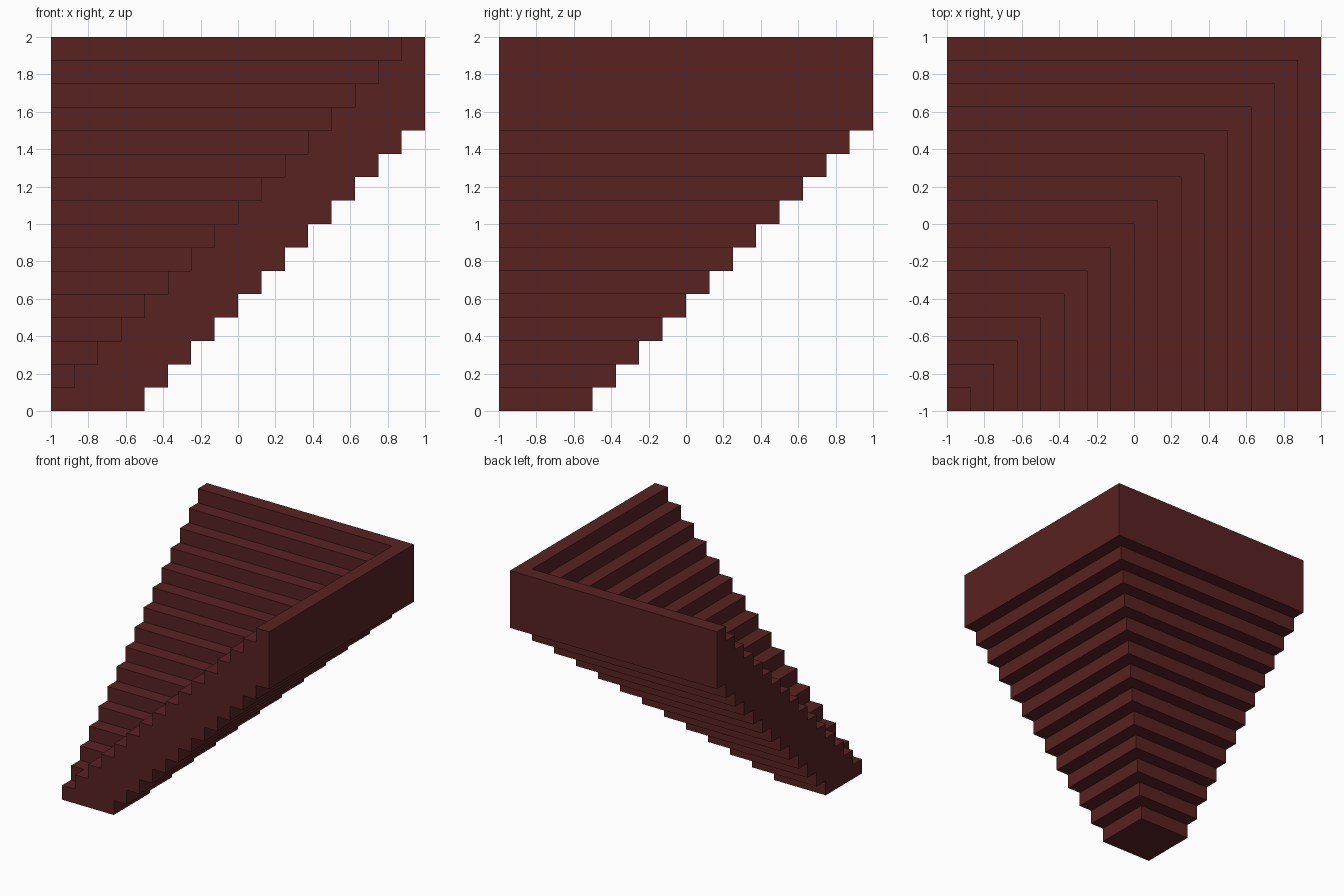
import bpy
import bmesh

cube = bpy.data.objects.get("Cube")
if cube:
    bpy.data.objects.remove(cube, do_unlink=True)

STEPS = 16      # number of treads
S = 2 / STEPS   # rise and going of each step
BASE = 4        # width of the foot, in steps

mat = bpy.data.materials.new("dark red")
mat.use_nodes = True
colour = (0.1, 0.016, 0.016, 1)
mat.diffuse_color = colour
mat.node_tree.nodes["Principled BSDF"].inputs["Base Color"].default_value = colour

# Stair cross-section: (distance from the low corner, height)
profile = [(0, 0)]
for k in range(STEPS - BASE + 1):        # stepped underside, going up
    d = (BASE + k) * S
    profile += [(d, k * S), (d, (k + 1) * S)]
profile[-1] = (2, 2)                     # tall outer wall
for k in range(STEPS - 1, 0, -1):        # treads, coming down
    profile += [(k * S, (k + 1) * S), (k * S, k * S)]
profile.append((0, S))

# Sweep the section round the inner corner: front end, mitre, side end
bm = bmesh.new()
rings = [[bm.verts.new((-1 + d * fx, -1 + d * fy, z)) for d, z in profile]
         for fx, fy in ((1, 0), (1, 1), (0, 1))]
n = len(profile)
for a, b in zip(rings, rings[1:]):
    for i in range(n - 1):               # the section's inner edge lies on the corner
        j = i + 1
        bm.faces.new((a[i], b[i], b[j], a[j]))
bm.faces.new(rings[0])
bm.faces.new(rings[2][::-1])
bmesh.ops.remove_doubles(bm, verts=bm.verts, dist=1e-4)
bmesh.ops.recalc_face_normals(bm, faces=bm.faces)

mesh = bpy.data.meshes.new("corner_stairs")
bm.to_mesh(mesh)
bm.free()
mesh.materials.append(mat)
stairs = bpy.data.objects.new("corner_stairs", mesh)
bpy.context.collection.objects.link(stairs)
